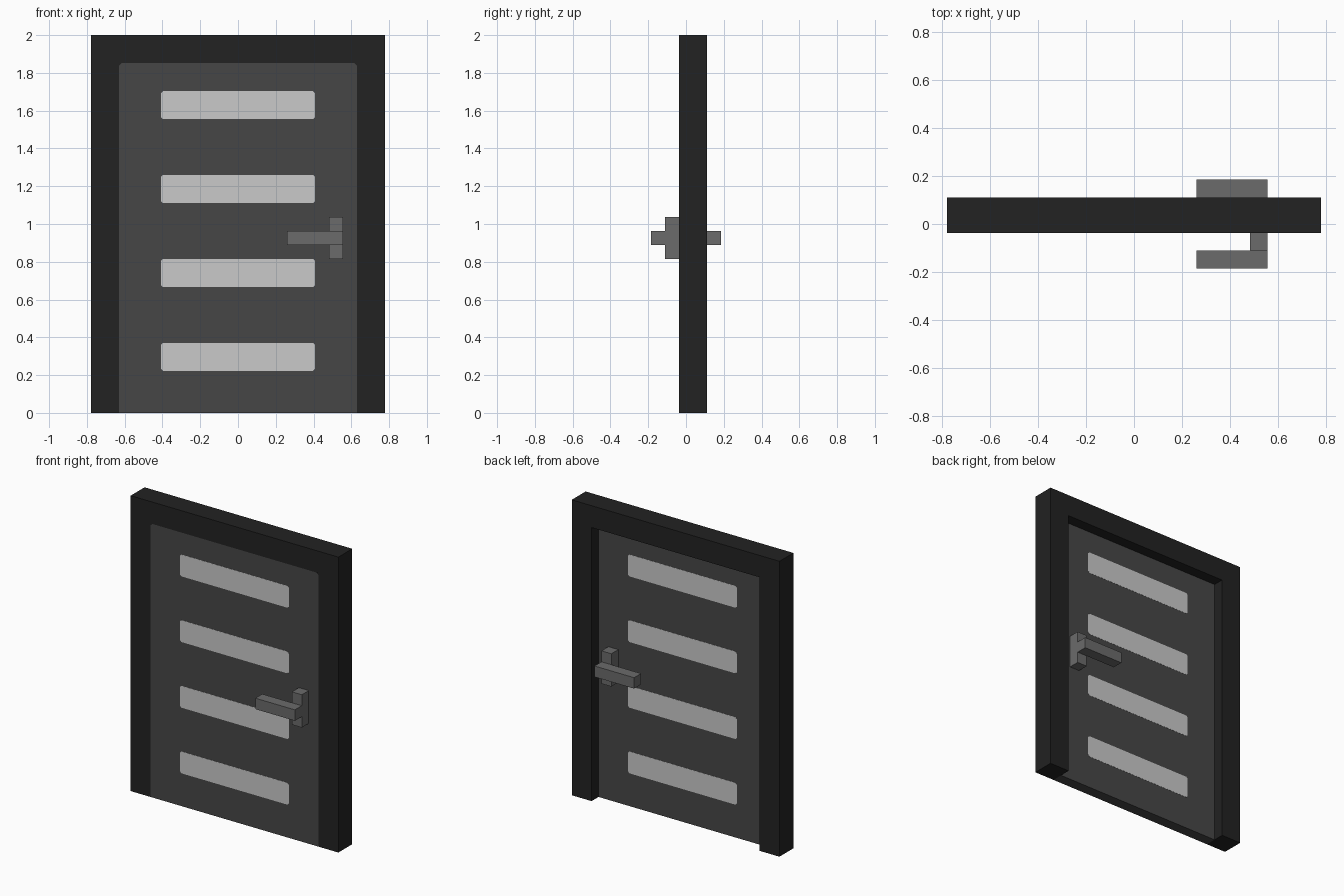
import bpy, bmesh

if "Cube" in bpy.data.objects:
    bpy.data.objects.remove(bpy.data.objects["Cube"])

U = 2 / 27  # the whole door sits on a regular module


def material(name, grey):
    m = bpy.data.materials.new(name)
    m.diffuse_color = (grey, grey, grey, 1)
    m.use_nodes = True
    m.node_tree.nodes["Principled BSDF"].inputs["Base Color"].default_value = m.diffuse_color
    return m


FRAME = material("near black", 0.016)
DOOR = material("dark grey", 0.061)
PANE = material("light grey", 0.59)
METAL = material("mid grey", 0.147)


def prism(name, outline, y0, y1, mat):
    """Extrude an x-z outline (counter-clockwise from the front) from y0 to y1."""
    bm = bmesh.new()
    face = bm.faces.new([bm.verts.new((x, y0, z)) for x, z in outline])
    new = bmesh.ops.extrude_face_region(bm, geom=[face])["geom"]
    bmesh.ops.translate(bm, vec=(0, y1 - y0, 0),
                        verts=[g for g in new if isinstance(g, bmesh.types.BMVert)])
    bmesh.ops.recalc_face_normals(bm, faces=bm.faces)
    mesh = bpy.data.meshes.new(name)
    bm.to_mesh(mesh)
    bm.free()
    mesh.materials.append(mat)
    obj = bpy.data.objects.new(name, mesh)
    bpy.context.collection.objects.link(obj)
    return obj


def rect(x0, x1, z0, z1, c=0):
    """Rectangle outline, with corners clipped by c."""
    if not c:
        return [(x0, z0), (x1, z0), (x1, z1), (x0, z1)]
    return [(x0 + c, z0), (x1 - c, z0), (x1, z0 + c), (x1, z1 - c),
            (x1 - c, z1), (x0 + c, z1), (x0, z1 - c), (x0, z0 + c)]


W, w, H, h = 10.5 * U, 8.5 * U, 27 * U, 25 * U
FRONT, BACK = -U / 2, U / 2

# Frame: one U-shaped surround, twice as deep as the door
prism("door_frame", [(-W, 0), (-w, 0), (-w, h), (w, h), (w, 0), (W, 0), (W, H), (-W, H)],
      FRONT, 1.5 * U, FRAME)

# Door leaf, flush with the frame at the front
prism("door_leaf", rect(-w, w, 0, h), FRONT, BACK, DOOR)

# Softened upper corners of the front opening
for side, s in (("left", -1), ("right", 1)):
    prism("corner_trim_" + side, [(s * w, h), (s * (w - 0.014), h), (s * w, h - 0.014)],
          FRONT - 0.001, FRONT + 0.001, FRAME)

# Four panes, shown on both faces of the leaf
for i in range(4):
    z = (3 + 6 * i) * U
    for side, y in (("front", FRONT), ("back", BACK)):
        prism(f"window_{side}_{i + 1}", rect(-5.5 * U, 5.5 * U, z, z + 2 * U, 0.01),
              y - 0.001, y + 0.001, PANE)

# Handles on both faces: upright mount and horizontal lever
for side, s in (("front", -1), ("back", 1)):
    prism("handle_mount_" + side, rect(6.5 * U, 7.5 * U, 11 * U, 14 * U),
          s * 0.5 * U, s * 1.5 * U, METAL)
    prism("handle_lever_" + side, rect(3.5 * U, 7.5 * U, 12 * U, 13 * U),
          s * 1.5 * U, s * 2.5 * U, METAL)
